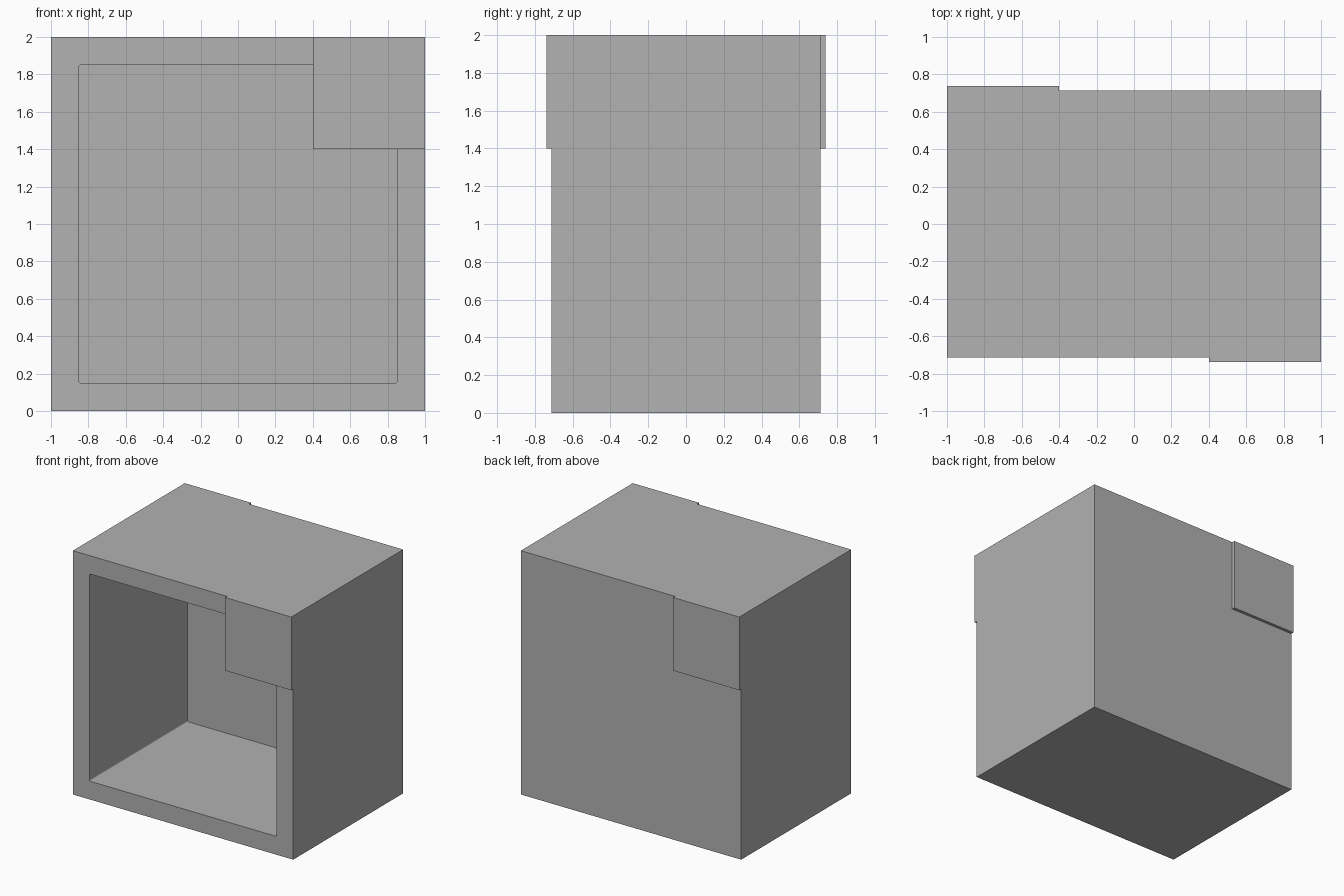
import bpy
import bmesh

default = bpy.data.objects.get("Cube")
if default:
    bpy.data.objects.remove(default, do_unlink=True)

GREY = 0.445
DEPTH = 0.7125    # half depth of the box
PLATE = 0.7375    # outer face of the corner plates
WALL = 0.15

grey = bpy.data.materials.new("plain_grey")
grey.use_nodes = True
grey.diffuse_color = (GREY, GREY, GREY, 1)
shader = next(n for n in grey.node_tree.nodes if n.type == "BSDF_PRINCIPLED")
shader.inputs["Base Color"].default_value = (GREY, GREY, GREY, 1)


def block(name, low, high, round_depth_edges=0):
    """Box between two corners; optionally rounds the edges that run along y."""
    bm = bmesh.new()
    bmesh.ops.create_cube(bm, size=1)
    for v in bm.verts:
        v.co = [high[i] if v.co[i] > 0 else low[i] for i in range(3)]
    if round_depth_edges:
        edges = [e for e in bm.edges
                 if abs(e.verts[0].co.y - e.verts[1].co.y) > WALL]
        bmesh.ops.bevel(bm, geom=edges, offset=round_depth_edges, segments=3,
                        profile=0.5, affect="EDGES")
    mesh = bpy.data.meshes.new(name)
    bm.to_mesh(mesh)
    bm.free()
    mesh.materials.append(grey)
    obj = bpy.data.objects.new(name, mesh)
    bpy.context.collection.objects.link(obj)
    return obj


# Open-fronted box
shell = block("box_shell", (-1, -DEPTH, 0), (1, DEPTH, 2))
cutter = block("cavity_cutter", (WALL - 1, -1, WALL),
               (1 - WALL, DEPTH - WALL, 2 - WALL), round_depth_edges=0.01)
cutter.hide_render = True
cutter.hide_viewport = True
cut = shell.modifiers.new("cavity", "BOOLEAN")
cut.operation = "DIFFERENCE"
cut.solver = "EXACT"
cut.object = cutter

# Square corner plates, one on the front and one diagonally opposite on the back
block("front_corner_plate", (0.4, -PLATE, 1.4), (1, -DEPTH, 2))
block("back_corner_plate", (-1, DEPTH, 1.4), (-0.4, PLATE, 2))
